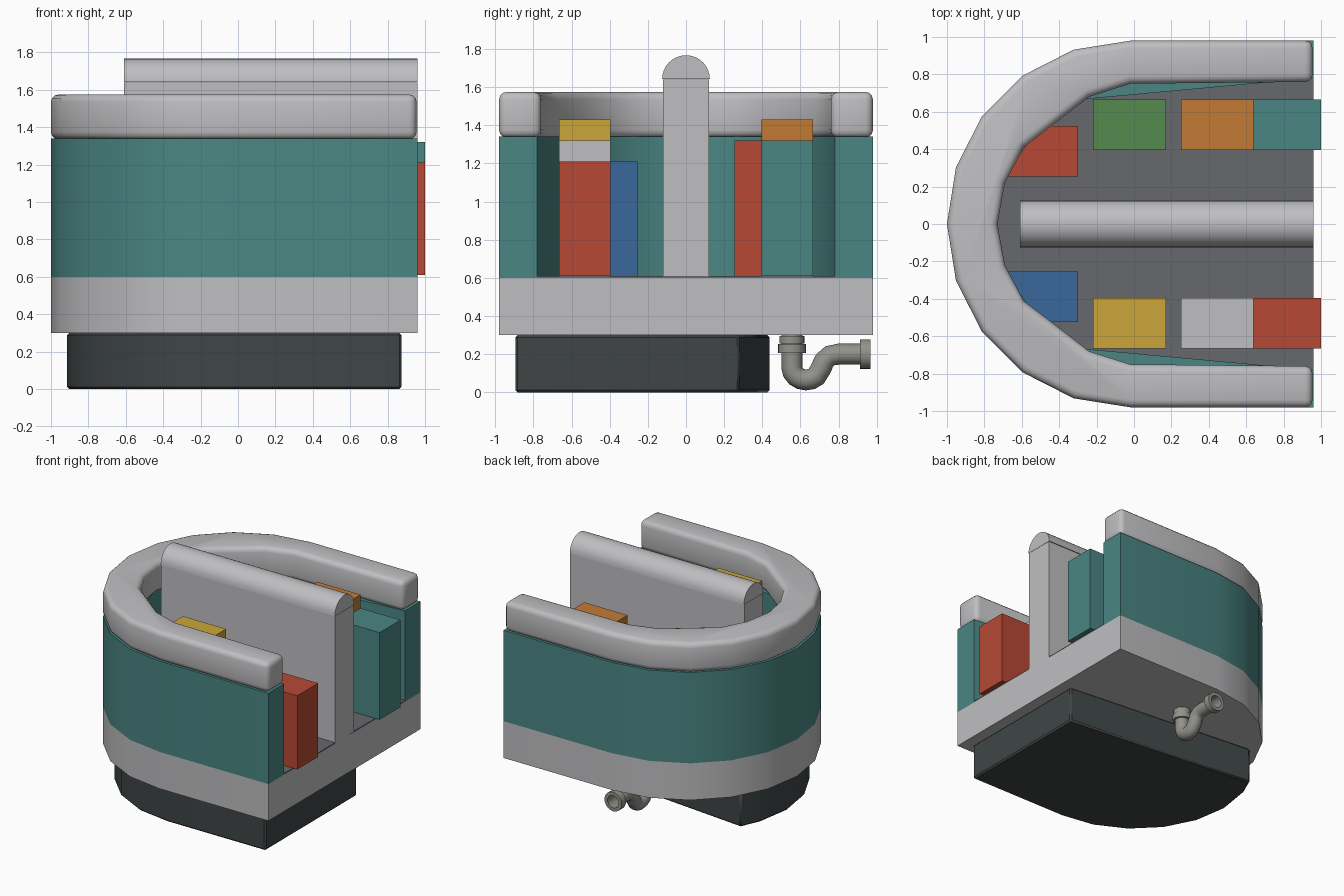
import bpy
import bmesh
from math import sin, cos, pi, radians
from mathutils import Vector

if "Cube" in bpy.data.objects:
    bpy.data.objects.remove(bpy.data.objects["Cube"], do_unlink=True)


def material(name, r, g, b):
    m = bpy.data.materials.new(name)
    m.use_nodes = True
    m.diffuse_color = (r, g, b, 1)
    m.node_tree.nodes["Principled BSDF"].inputs["Base Color"].default_value = (r, g, b, 1)
    return m


GREY = material("light grey", .52, .52, .535)
TEAL = material("teal", .068, .24, .23)
FLOOR = material("floor grey", .135, .14, .15)
BLACK = material("charcoal", .05, .06, .06)
PIPE = material("warm grey", .29, .285, .26)
RED = material("red", .47, .066, .035)
BLUE = material("blue", .042, .14, .33)
GREEN = material("green", .09, .26, .08)
YELLOW = material("yellow", .59, .38, .04)
ORANGE = material("orange", .54, .195, .035)


def select(ob):
    bpy.ops.object.select_all(action="DESELECT")
    ob.select_set(True)
    bpy.context.view_layer.objects.active = ob


def smooth(ob, angle=35):
    select(ob)
    bpy.ops.object.shade_smooth_by_angle(angle=radians(angle))


def extrude(name, points, direction, mat, bevel=0, segments=2):
    """Closed outline of 3D points, extruded along a vector."""
    bm = bmesh.new()
    face = bm.faces.new([bm.verts.new(p) for p in points])
    new = bmesh.ops.extrude_face_region(bm, geom=[face])["geom"]
    bmesh.ops.translate(bm, vec=Vector(direction),
                        verts=[v for v in new if isinstance(v, bmesh.types.BMVert)])
    bmesh.ops.recalc_face_normals(bm, faces=bm.faces)
    mesh = bpy.data.meshes.new(name)
    bm.to_mesh(mesh)
    bm.free()
    mesh.materials.append(mat)
    ob = bpy.data.objects.new(name, mesh)
    bpy.context.collection.objects.link(ob)
    if bevel:
        mod = ob.modifiers.new("bevel", "BEVEL")
        mod.width, mod.segments = bevel, segments
        mod.limit_method, mod.angle_limit = "ANGLE", radians(40)
        select(ob)
        bpy.ops.object.modifier_apply(modifier="bevel")
    smooth(ob)
    return ob


def prism(name, outline, z0, z1, mat, **kw):
    return extrude(name, [(x, y, z0) for x, y in outline], (0, 0, z1 - z0), mat, **kw)


def mirrored(half):
    """Half outline from +y end to the y = 0 tip, completed on the -y side."""
    return half + [(x, -y) for x, y in reversed(half[:-1])]


def horseshoe(r, end):
    arc = [(-.02 - r * sin(i * pi / 10), r * cos(i * pi / 10)) for i in range(11)]
    return [(end, r)] + arc + [(end, -r)]


# Slab, wall and floor
outer = horseshoe(.98, .96)
inner = mirrored([(.96, .78), (-.29, .665), (-.52, .50), (-.68, .27), (-.75, 0)])
prism("base_slab", outer, .3, .6, GREY)
prism("outer_wall", outer + inner[::-1], .6, 1.34, TEAL)
prism("floor", inner, .6, .61, FLOOR)

# Rounded rim on the wall
rim_in = mirrored([(.955, .76), (-.02, .75), (-.24, .68), (-.42, .54),
                   (-.59, .41), (-.69, .22), (-.73, 0)])
prism("rim", horseshoe(.98, .955) + rim_in[::-1], 1.335, 1.575, GREY, bevel=.04, segments=3)

# Plinth: smaller horseshoe with one side cut by a slanted line
small = horseshoe(.895, .875)
plinth = [(.875, .28), (-.80, .44)] + [p for p in small if p[1] < .3]
prism("plinth", plinth, 0, .3, BLACK, bevel=.012, segments=1)

# Central divider with a half-round cap
divider = [(-.12, .6), (.12, .6), (.12, 1.64)]
extrude("divider", [(-.61, y, z) for y, z in divider + [(-.12, 1.64)]], (1.57, 0, 0), GREY)
cap = [(.125 * cos(i * pi / 16), 1.642 + .125 * sin(i * pi / 16)) for i in range(17)]
extrude("divider_cap", [(-.61, y, z) for y, z in cap], (1.57, 0, 0), GREY)

# Two rows of boxes, heights stepping through three sizes
boxes = [
    ("red_box_front", RED, .805, -.53), ("grey_box", GREY, .445, -.53),
    ("yellow_box", YELLOW, -.025, -.53), ("blue_box", BLUE, -.495, -.39),
    ("teal_box", TEAL, .805, .53), ("orange_box", ORANGE, .445, .53),
    ("green_box", GREEN, -.025, .53), ("red_box_rear", RED, -.495, .39),
]
for i, (name, mat, x, y) in enumerate(boxes):
    outline = [(x + sx * .195, y + sy * .135)
               for sx, sy in ((-1, -1), (1, -1), (1, 1), (-1, 1))]
    prism(name, outline, .61, 1.21 + .11 * (i % 3), mat)

# Drain trap: swept pipe with collars
path = [(.555, .3), (.555, .13)]
path += [(.63 - .075 * cos(a), .13 - .065 * sin(a)) for a in [i * pi / 8 for i in range(1, 7)]]
path += [(.71, .13), (.725, .165), (.755, .192), (.80, .2), (.96, .2)]
curve = bpy.data.curves.new("drain_pipe", "CURVE")
curve.dimensions = "3D"
curve.bevel_depth = .055
curve.bevel_resolution = 4
spline = curve.splines.new("POLY")
spline.points.add(len(path) - 1)
for pt, (y, z) in zip(spline.points, path):
    pt.co = (-.02, y, z, 1)
curve.materials.append(PIPE)
pipe = bpy.data.objects.new("drain_pipe", curve)
bpy.context.collection.objects.link(pipe)
select(pipe)
bpy.ops.object.convert(target="MESH")
smooth(bpy.context.object, 60)


def collar(name, center, radius, depth, tilt):
    """Hollow ring around the pipe."""
    n = 20
    bm = bmesh.new()
    loops = []
    for r, h in ((radius, -.5), (radius, .5), (.05, .5), (.05, -.5)):
        loops.append([bm.verts.new((r * cos(2 * pi * i / n), r * sin(2 * pi * i / n), h * depth))
                      for i in range(n)])
    for k in range(4):
        a, b = loops[k], loops[(k + 1) % 4]
        for i in range(n):
            j = (i + 1) % n
            bm.faces.new((a[i], a[j], b[j], b[i]))
    bmesh.ops.recalc_face_normals(bm, faces=bm.faces)
    mesh = bpy.data.meshes.new(name)
    bm.to_mesh(mesh)
    bm.free()
    mesh.materials.append(PIPE)
    ob = bpy.data.objects.new(name, mesh)
    ob.location = center
    ob.rotation_euler.x = tilt
    bpy.context.collection.objects.link(ob)
    smooth(ob)


collar("inlet_collar_lower", (-.02, .555, .23), .073, .045, 0)
collar("inlet_collar_upper", (-.02, .555, .276), .066, .04, 0)
collar("outlet_collar", (-.02, .94, .2), .078, .055, pi / 2)
